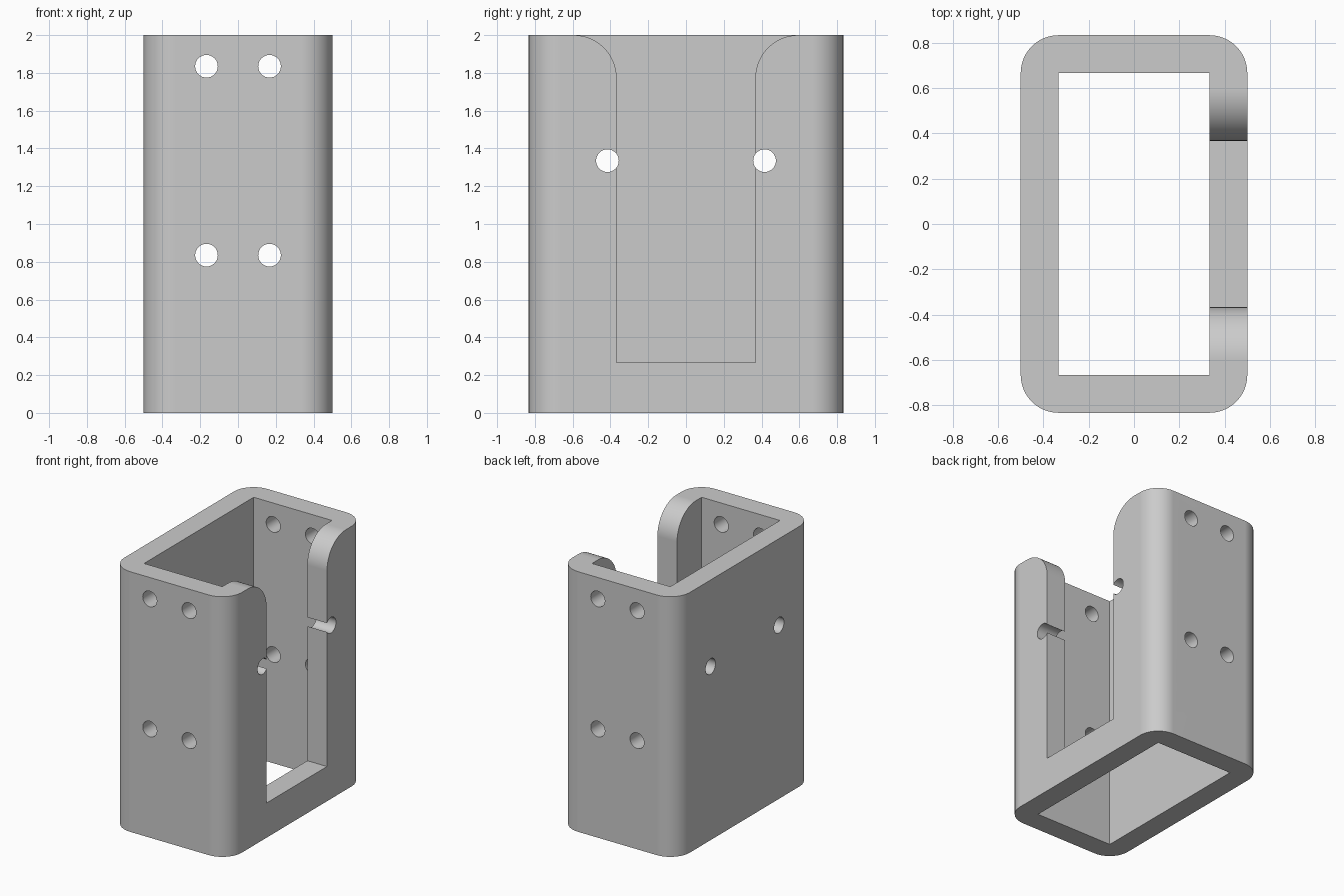
import bpy, bmesh
from math import sin, cos, pi, radians
from mathutils import Matrix, Vector

cube = bpy.data.objects.get("Cube")
if cube:
    bpy.data.objects.remove(cube, do_unlink=True)

HALF_X, HALF_Y, HEIGHT, WALL = 0.5, 0.833, 2.0, 0.167
HOLE_R = 0.06

grey = bpy.data.materials.new("plain grey")
grey.use_nodes = True
colour = (0.6, 0.6, 0.6, 1)
grey.diffuse_color = colour
grey.node_tree.nodes["Principled BSDF"].inputs["Base Color"].default_value = colour


def prism(name, outline, direction):
    """Extrude a closed 3D outline along a direction."""
    bm = bmesh.new()
    face = bm.faces.new([bm.verts.new(p) for p in outline])
    new = bmesh.ops.extrude_face_region(bm, geom=[face])["geom"]
    moved = [v for v in new if isinstance(v, bmesh.types.BMVert)]
    bmesh.ops.translate(bm, verts=moved, vec=Vector(direction))
    bmesh.ops.recalc_face_normals(bm, faces=bm.faces)
    mesh = bpy.data.meshes.new(name)
    bm.to_mesh(mesh)
    bm.free()
    mesh.materials.append(grey)
    obj = bpy.data.objects.new(name, mesh)
    bpy.context.collection.objects.link(obj)
    return obj


def arc(cx, cy, r, start, end, steps):
    angles = [radians(start + (end - start) * i / steps) for i in range(steps + 1)]
    return [(cx + r * cos(a), cy + r * sin(a)) for a in angles]


def cut(body, cutter):
    cutter.hide_render = True
    mod = body.modifiers.new("cut", "BOOLEAN")
    mod.operation = "DIFFERENCE"
    mod.solver = "EXACT"
    mod.object = cutter
    bpy.ops.object.select_all(action="DESELECT")
    bpy.context.view_layer.objects.active = body
    body.select_set(True)
    bpy.ops.object.modifier_apply(modifier=mod.name)
    bpy.data.objects.remove(cutter, do_unlink=True)


# Outer block with rounded upright corners
corners = [(1, 1, 0), (-1, 1, 90), (-1, -1, 180), (1, -1, 270)]
outline = []
for sx, sy, a in corners:
    outline += arc(sx * (HALF_X - WALL), sy * (HALF_Y - WALL), WALL, a, a + 90, 12)
sleeve = prism("bracket_sleeve", [(x, y, 0) for x, y in outline], (0, 0, HEIGHT))

# Open rectangular cavity, through top and bottom
ix, iy = HALF_X - WALL, HALF_Y - WALL
cavity = [(sx * ix, sy * iy, -0.1) for sx, sy, a in corners]
cut(sleeve, prism("cavity_cutter", cavity, (0, 0, HEIGHT + 0.2)))

# Side slot, flaring outwards at the top with round shoulders
slot_y, slot_z, flare = 0.367, 0.267, 0.228
side = [(slot_y, slot_z)]
side += arc(slot_y + flare, HEIGHT - flare, flare, 180, 90, 16)
side.append((slot_y + flare, HEIGHT + 0.1))
profile = side + [(-y, z) for y, z in reversed(side)]
cut(sleeve, prism("slot_cutter", [(0.2, y, z) for y, z in profile], (0.5, 0, 0)))

# Screw holes through the front and back walls
for x in (-0.167, 0.167):
    for z in (0.835, 1.835):
        ring = [(u, -1, v) for u, v in arc(x, z, HOLE_R, 0, 360, 32)[:-1]]
        cut(sleeve, prism("screw_hole_cutter", ring, (0, 2, 0)))

# Pin holes through both side walls, breaking into the slot edges
for y in (-0.416, 0.416):
    ring = [(-1, u, v) for u, v in arc(y, 1.335, HOLE_R, 0, 360, 32)[:-1]]
    cut(sleeve, prism("pin_hole_cutter", ring, (2, 0, 0)))

# Smooth rounds, crisp edges
bpy.ops.object.select_all(action="DESELECT")
bpy.context.view_layer.objects.active = sleeve
sleeve.select_set(True)
bpy.ops.object.shade_smooth_by_angle(angle=radians(30))
weighted = sleeve.modifiers.new("even_shading", "WEIGHTED_NORMAL")
weighted.keep_sharp = True
